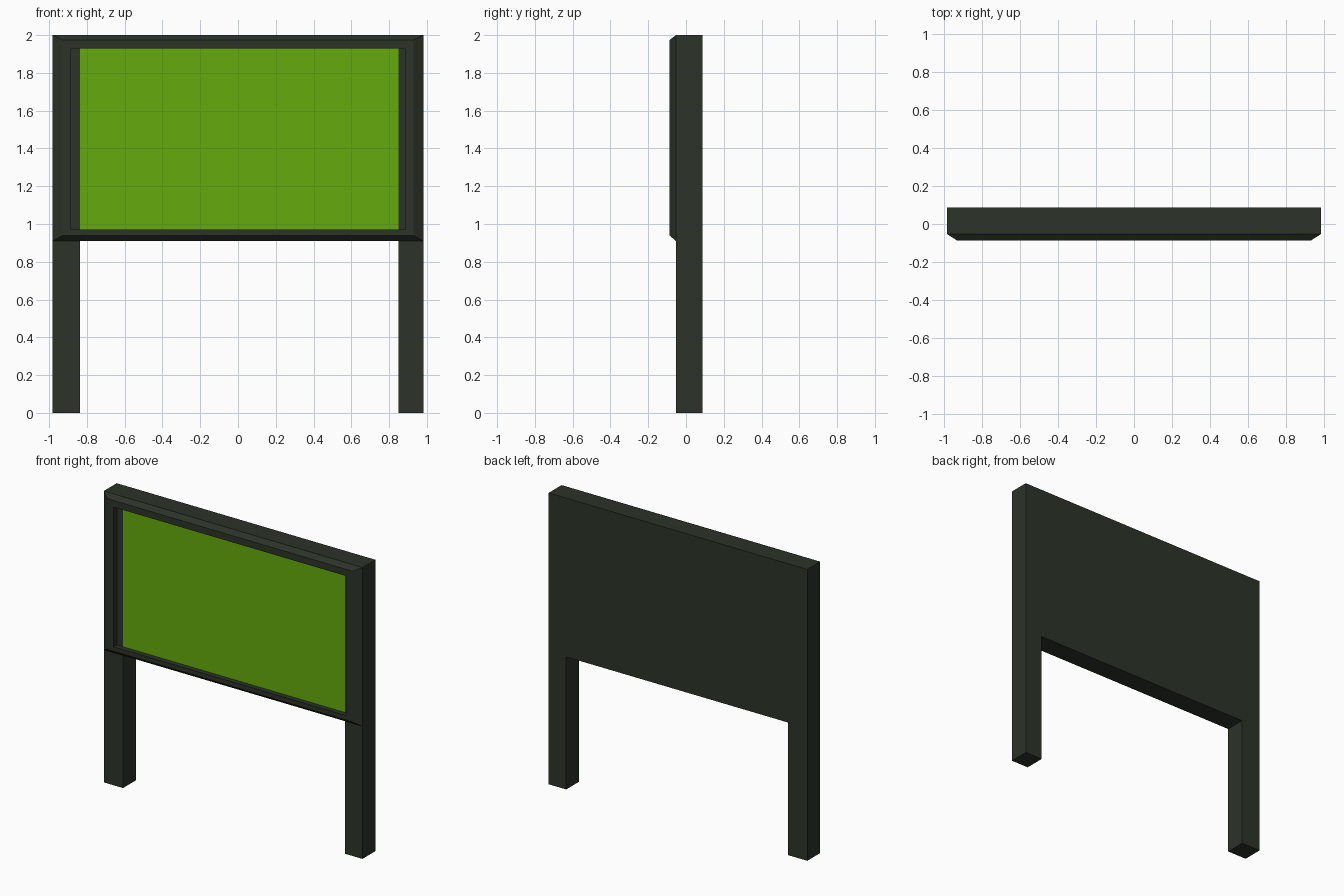
import bpy
import bmesh

if "Cube" in bpy.data.objects:
    bpy.data.objects.remove(bpy.data.objects["Cube"])


def material(name, color):
    mat = bpy.data.materials.new(name)
    mat.diffuse_color = color
    mat.use_nodes = True
    mat.node_tree.nodes["Principled BSDF"].inputs["Base Color"].default_value = mat.diffuse_color
    return mat


DARK = material("dark_paint", (0.025, 0.033, 0.022, 1))
GREEN = material("green_face", (0.13, 0.41, 0.004, 1))
FRONT, BACK, RIM = -0.053, 0.087, -0.087


def add_object(name, bm, mat):
    bmesh.ops.recalc_face_normals(bm, faces=bm.faces)
    mesh = bpy.data.meshes.new(name)
    bm.to_mesh(mesh)
    bm.free()
    mesh.materials.append(mat)
    obj = bpy.data.objects.new(name, mesh)
    bpy.context.collection.objects.link(obj)
    return obj


def box(name, x, y, z, mat):
    bm = bmesh.new()
    bmesh.ops.create_cube(bm, size=1)
    for v in bm.verts:
        v.co = [lo + (c + 0.5) * (hi - lo) for c, (lo, hi) in zip(v.co, (x, y, z))]
    return add_object(name, bm, mat)


# Posts running full height
box("left_post", (-0.982, -0.836), (FRONT, BACK), (0, 2), DARK)
box("right_post", (0.849, 0.982), (FRONT, BACK), (0, 2), DARK)

# Board between the posts, with its coloured display face
box("board", (-0.836, 0.849), (FRONT + 0.002, BACK), (0.91, 2), DARK)
box("display_face", (-0.836, 0.849), (FRONT, FRONT + 0.004), (0.93, 1.97), GREEN)

# Raised rim: bevelled outside, flat front, straight step inside
profile = [  # half width, bottom, top, depth
    (0.982, 0.91, 2.0, FRONT),
    (0.93, 0.939, 1.974, RIM),
    (0.883, 0.97, 1.928, RIM),
    (0.883, 0.97, 1.928, FRONT),
]
bm = bmesh.new()
rings = [[bm.verts.new(p) for p in ((-w, y, b), (w, y, b), (w, y, t), (-w, y, t))]
         for w, b, t, y in profile]
for i, ring in enumerate(rings):
    nxt = rings[(i + 1) % len(rings)]
    for k in range(4):
        j = (k + 1) % 4
        bm.faces.new((ring[k], ring[j], nxt[j], nxt[k]))
add_object("raised_rim", bm, DARK)
